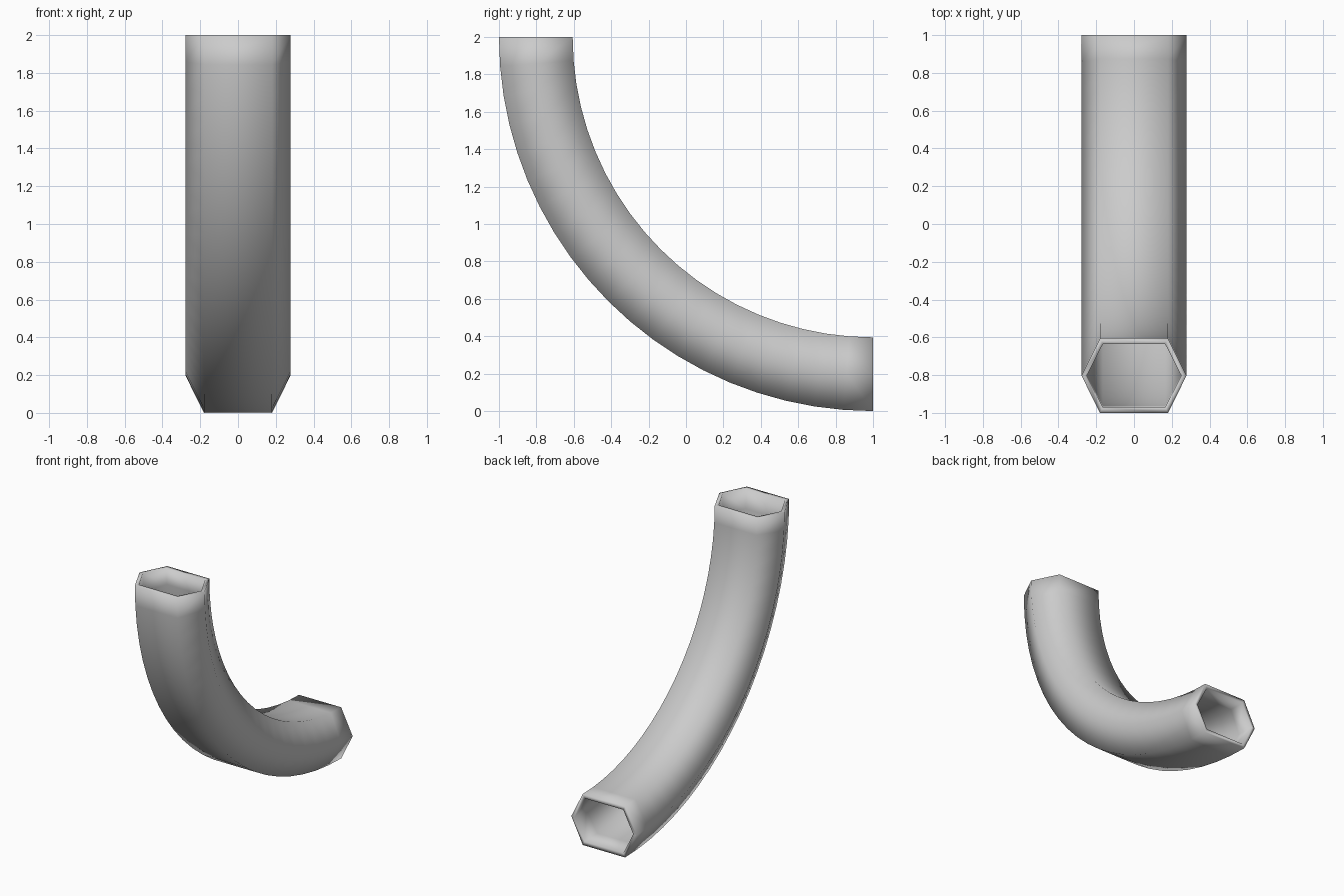
import bpy, bmesh
from math import sin, cos, pi

if "Cube" in bpy.data.objects:
    bpy.data.objects.remove(bpy.data.objects["Cube"])

SEGMENTS = 20
R_MID = 1.803          # bend radius of the tube centreline

# Hexagonal section: (sideways offset, radial offset)
def hexagon(half_width, half_flat, half_height):
    return [(half_width, 0), (half_flat, half_height), (-half_flat, half_height),
            (-half_width, 0), (-half_flat, -half_height), (half_flat, -half_height)]

outer = hexagon(0.278, 0.18, 0.197)
inner = hexagon(0.250, 0.165, 0.167)

bm = bmesh.new()

# Sweep one hexagon around the quarter bend centred on y = 1, z = 2
def sweep(section):
    rings = []
    for i in range(SEGMENTS + 1):
        a = pi / 2 * i / SEGMENTS
        rings.append([bm.verts.new((x, 1 - (R_MID + r) * cos(a), 2 - (R_MID + r) * sin(a)))
                      for x, r in section])
    return rings

def bridge(a, b):
    for k in range(6):
        j = (k + 1) % 6
        bm.faces.new((a[k], a[j], b[j], b[k]))

# Outer and inner walls
outside, inside = sweep(outer), sweep(inner)
for wall in (outside, inside):
    for a, b in zip(wall, wall[1:]):
        bridge(a, b)

# Rims at both open ends
bridge(outside[0], inside[0])
bridge(outside[-1], inside[-1])

bmesh.ops.recalc_face_normals(bm, faces=bm.faces)
for f in bm.faces:
    f.smooth = True

mesh = bpy.data.meshes.new("curved_pipe")
bm.to_mesh(mesh)
bm.free()
pipe = bpy.data.objects.new("curved_pipe", mesh)
bpy.context.collection.objects.link(pipe)
